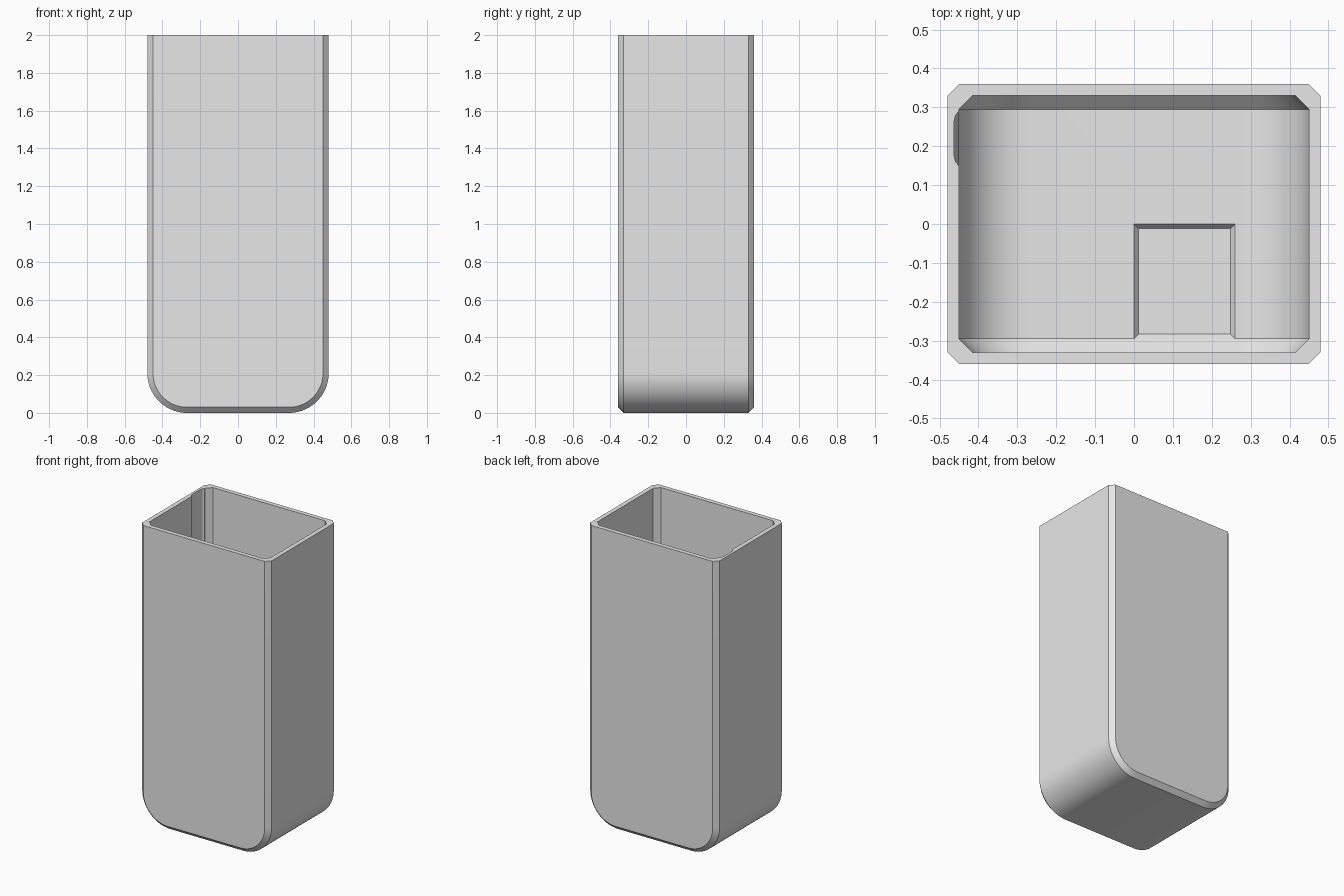
import bpy, bmesh, math

if "Cube" in bpy.data.objects:
    bpy.data.objects.remove(bpy.data.objects["Cube"])

grey = bpy.data.materials.new("plain grey")
grey.diffuse_color = (0.8, 0.8, 0.8, 1)
grey.use_nodes = True
grey.node_tree.nodes["Principled BSDF"].inputs["Base Color"].default_value = (0.8, 0.8, 0.8, 1)

HALF_X, RADIUS, STEPS = 0.48, 0.21, 20


def u_profile(inset, top):
    """Round-bottomed outline in x and z, moved inward by inset."""
    r, cx = RADIUS - inset, HALF_X - RADIUS
    quarter = [math.pi / 2 * i / STEPS for i in range(STEPS + 1)]
    left = [(-cx - r * math.cos(a), RADIUS - r * math.sin(a)) for a in quarter]
    right = [(-x, z) for x, z in reversed(left)]
    return [(-cx - r, top)] + left + right + [(cx + r, top)]


def loft(name, rings):
    """Closed solid through rings of equal point count."""
    bm = bmesh.new()
    loops = [[bm.verts.new(p) for p in ring] for ring in rings]
    n = len(loops[0])
    for a, b in zip(loops, loops[1:]):
        for i in range(n):
            j = (i + 1) % n
            bm.faces.new((a[i], a[j], b[j], b[i]))
    bm.faces.new(loops[0])
    bm.faces.new(loops[-1])
    bmesh.ops.recalc_face_normals(bm, faces=bm.faces)
    mesh = bpy.data.meshes.new(name)
    bm.to_mesh(mesh)
    bm.free()
    mesh.materials.append(grey)
    obj = bpy.data.objects.new(name, mesh)
    bpy.context.collection.objects.link(obj)
    return obj


def u_solid(name, half_y, wall, chamfer, top):
    stations = [(-half_y, wall + chamfer), (chamfer - half_y, wall),
                (half_y - chamfer, wall), (half_y, wall + chamfer)]
    return loft(name, [[(x, y, z) for x, z in u_profile(inset, top)]
                       for y, inset in stations])


def rectangle(x0, x1, y0, y1, z):
    return [(x0, y0, z), (x1, y0, z), (x1, y1, z), (x0, y1, z)]


# Outer body with chamfered edges
body = u_solid("container_body", 0.36, 0, 0.03, 2)

# Hollow inside
cavity = u_solid("cavity_cutter", 0.33, 0.03, 0.035, 2.1)

# Shallow pocket in the floor with sloping sides
d = 0.012
pocket = loft("pocket_cutter", [
    rectangle(d, 0.26 - d, d - 0.295, -d, 0.015),
    rectangle(0, 0.26, -0.295, 0, 0.03),
    rectangle(0, 0.26, -0.295, 0, 0.06)])

# Upright groove in the side wall, running out at its lower end
outline = [(-0.43, 0.15), (-0.45, 0.15), (-0.459, 0.16), (-0.463, 0.178),
           (-0.463, 0.262), (-0.459, 0.28), (-0.45, 0.29), (-0.43, 0.29)]
groove = loft("groove_cutter", [
    [(x + 0.02, y, 0.22) for x, y in outline],
    [(x, y, 0.32) for x, y in outline],
    [(x, y, 2.1) for x, y in outline]])

# Cut the body
bpy.context.view_layer.objects.active = body
for cutter in (cavity, pocket, groove):
    cutter.hide_render = True
    mod = body.modifiers.new(cutter.name, 'BOOLEAN')
    mod.operation = 'DIFFERENCE'
    mod.solver = 'EXACT'
    mod.object = cutter
    bpy.ops.object.modifier_apply(modifier=mod.name)
    bpy.data.objects.remove(cutter)

# Smooth the round bottom, keep the chamfers crisp
bpy.ops.object.select_all(action='DESELECT')
body.select_set(True)
bpy.ops.object.shade_smooth_by_angle(angle=math.radians(25))
